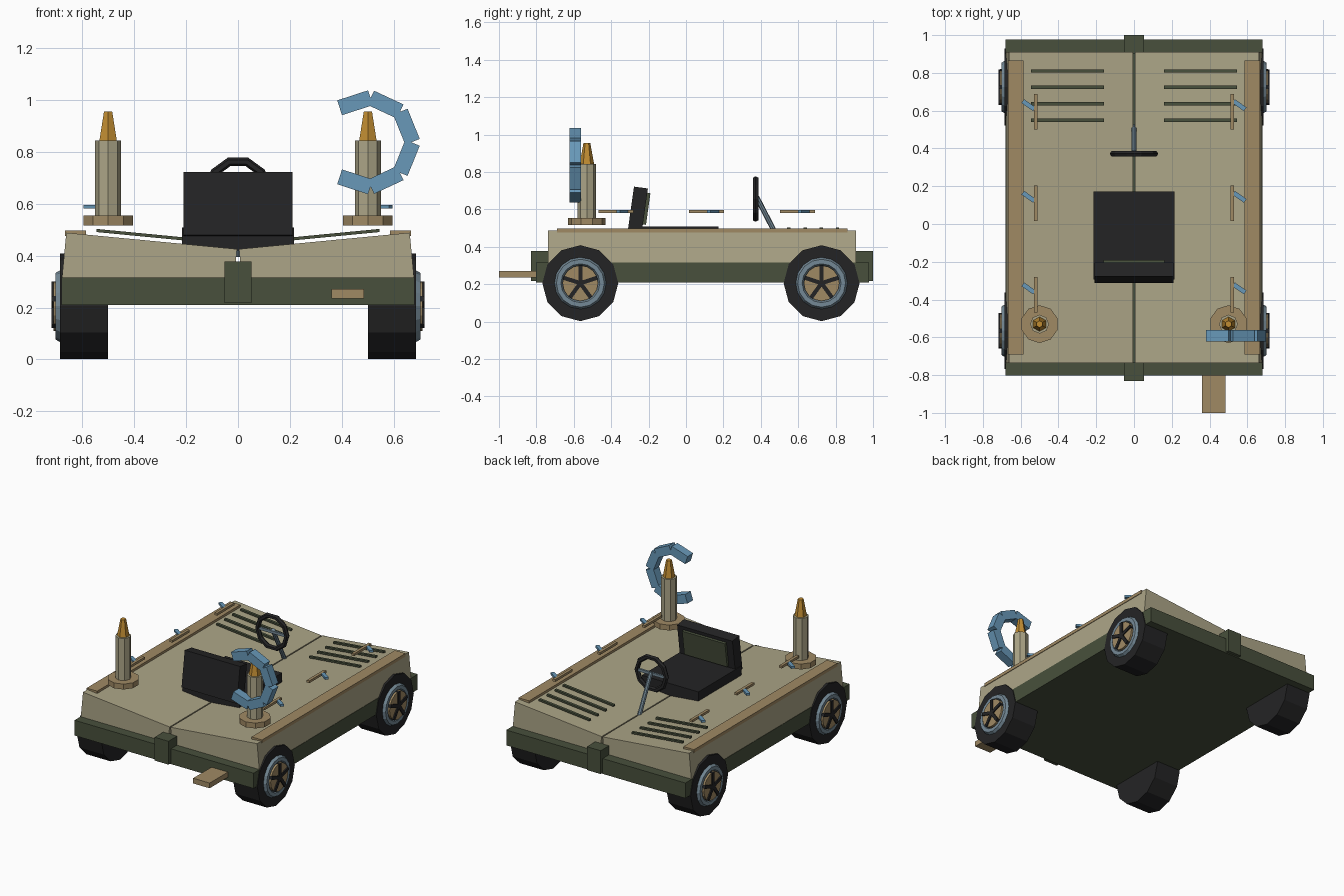
import bpy, bmesh, math
from mathutils import Matrix, Vector

if "Cube" in bpy.data.objects:
    bpy.data.objects.remove(bpy.data.objects["Cube"])


def srgb(r, g, b):
    f = lambda c: (c / 255 / 12.92) if c < 10 else ((c / 255 + 0.055) / 1.055) ** 2.4
    return (f(r), f(g), f(b), 1)


def material(name, *rgb):
    m = bpy.data.materials.new(name)
    m.diffuse_color = srgb(*rgb)
    m.use_nodes = True
    m.node_tree.nodes["Principled BSDF"].inputs["Base Color"].default_value = m.diffuse_color
    return m


TAN = material("khaki", 172, 165, 135)
GREEN = material("dark green", 72, 80, 60)
BLACK = material("black", 36, 36, 37)
WOOD = material("wood brown", 160, 138, 100)
BLUE = material("blue", 104, 152, 184)
STEEL = material("steel blue", 116, 137, 150)
ORANGE = material("amber", 192, 140, 50)


def finish(name, bm, mat, matrix=Matrix()):
    bmesh.ops.transform(bm, matrix=matrix, verts=bm.verts)
    bmesh.ops.recalc_face_normals(bm, faces=bm.faces)
    me = bpy.data.meshes.new(name)
    bm.to_mesh(me)
    bm.free()
    me.materials.append(mat)
    ob = bpy.data.objects.new(name, me)
    bpy.context.collection.objects.link(ob)
    return ob


def box(name, mat, center, size, rot=(0, 'X')):
    bm = bmesh.new()
    bmesh.ops.create_cube(bm, size=1)
    m = (Matrix.Translation(center) @ Matrix.Rotation(math.radians(rot[0]), 4, rot[1])
         @ Matrix.Diagonal((*size, 1)))
    return finish(name, bm, mat, m)


def cone(name, mat, center, r1, r2, depth, sides, axis=Matrix(), spin=0):
    bm = bmesh.new()
    bmesh.ops.create_cone(bm, cap_ends=True, segments=sides, radius1=r1, radius2=r2, depth=depth)
    m = Matrix.Translation(center) @ axis @ Matrix.Rotation(math.radians(spin), 4, 'Z')
    return finish(name, bm, mat, m)


def torus(name, mat, center, major, minor, n, k, axis):
    bm = bmesh.new()
    rings = []
    for i in range(n):
        a = 2 * math.pi * i / n
        ring = []
        for j in range(k):
            b = 2 * math.pi * j / k
            r = major + minor * math.cos(b)
            ring.append(bm.verts.new((r * math.cos(a), r * math.sin(a), minor * math.sin(b))))
        rings.append(ring)
    for i in range(n):
        p, q = rings[i], rings[(i + 1) % n]
        for j in range(k):
            bm.faces.new((p[j], q[j], q[(j + 1) % k], p[(j + 1) % k]))
    return finish(name, bm, mat, Matrix.Translation(center) @ axis)


def prism(name, mat, profile, y0, y1):
    bm = bmesh.new()
    f = bm.faces.new([bm.verts.new((x, y0, z)) for x, z in profile])
    ext = bmesh.ops.extrude_face_region(bm, geom=[f])
    vs = [v for v in ext["geom"] if isinstance(v, bmesh.types.BMVert)]
    bmesh.ops.translate(bm, vec=(0, y1 - y0, 0), verts=vs)
    return finish(name, bm, mat)


ALONG_X = Matrix.Rotation(math.pi / 2, 4, 'Y')
ALONG_Y = Matrix.Rotation(math.pi / 2, 4, 'X')

# chassis, end blocks and front step
box("chassis", GREEN, (0, 0.088, 0.2625), (1.36, 1.78, 0.105))
box("front_block", GREEN, (0, -0.78, 0.297), (0.105, 0.10, 0.16))
box("rear_block", GREEN, (0, 0.95, 0.297), (0.105, 0.10, 0.16))
box("front_step", WOOD, (0.4225, -0.87, 0.253), (0.125, 0.26, 0.036))

for s, side in ((-1, "left"), (1, "right")):
    # tilted body half
    prism(side + "_body", TAN,
          [(s * 0.004, 0.425), (s * 0.661, 0.488), (s * 0.679, 0.30), (s * 0.022, 0.24)],
          -0.737, 0.91)
    # side rail
    box(side + "_rail", WOOD, (s * 0.626, 0.087, 0.486), (0.08, 1.555, 0.022))
    # louvres floating just above the deck
    for i in range(4):
        box(f"{side}_louvre_{i}", GREEN, (s * 0.3525, 0.55 + 0.0867 * i, 0.478),
            (0.387, 0.018, 0.012), (-s * 5.5, 'Y'))
    # side handles with small levers
    for i, y in enumerate((-0.375, 0.11, 0.595)):
        box(f"{side}_handle_{i}", WOOD, (s * 0.52, y, 0.588), (0.02, 0.187, 0.016))
        box(f"{side}_lever_{i}", BLUE, (s * 0.558, y + 0.034, 0.588), (0.075, 0.024, 0.015), (-35, 'Z'))
    # lamp posts
    at = (s * 0.5, -0.53)
    cone(side + "_lamp_base", WOOD, (*at, 0.535), 0.1, 0.1, 0.037, 10)
    cone(side + "_lamp_post", TAN, (*at, 0.697), 0.05, 0.05, 0.29, 8)
    cone(side + "_lamp_tip", ORANGE, (*at, 0.898), 0.039, 0.018, 0.115, 6)
    # wheels
    for end, y in (("front", -0.565), ("rear", 0.725)):
        n = f"{end}_{side}_"
        cone(n + "tyre", BLACK, (s * 0.5925, y, 0.205), 0.203, 0.203, 0.185, 12, ALONG_X)
        torus(n + "rim", STEEL, (s * 0.682, y, 0.205), 0.116, 0.024, 16, 6, ALONG_X)
        cone(n + "hub", WOOD, (s * 0.69, y, 0.205), 0.095, 0.095, 0.04, 16, ALONG_X)
        for k in range(5):
            a = math.radians(72 * k)
            c = (s * 0.705, y - 0.045 * math.sin(a), 0.205 + 0.045 * math.cos(a))
            box(f"{n}spoke_{k}", BLACK, c, (0.026, 0.022, 0.1), (72 * k, 'X'))

# seat
box("seat_base", BLACK, (0, -0.06, 0.464), (0.43, 0.465, 0.088))
box("seat_back", BLACK, (0, -0.258, 0.595), (0.42, 0.075, 0.245), (-8, 'X'))
box("seat_panel", GREEN, (0, -0.213, 0.603), (0.325, 0.022, 0.17), (-8, 'X'))

# steering wheel and column
torus("steering_wheel", BLACK, (0, 0.372, 0.655), 0.111, 0.017, 10, 6, ALONG_Y)
top, low = Vector((0, 0.378, 0.665)), Vector((0, 0.515, 0.40))
d = low - top
cone("steering_column", STEEL, (top + low) / 2, 0.014, 0.014, d.length, 8,
     d.to_track_quat('Z', 'Y').to_matrix().to_4x4())
box("steering_crossbar", STEEL, (0, 0.374, 0.655), (0.21, 0.014, 0.018))

# curved horn made of six blocks
for i, deg in enumerate((-108, -65, -22, 22, 65, 108)):
    a = math.radians(deg)
    box(f"horn_block_{i}", BLUE,
        (0.5 + 0.16 * math.cos(a), -0.592, 0.836 + 0.16 * math.sin(a)),
        (0.06, 0.06, 0.125), (-deg, 'Y'))
